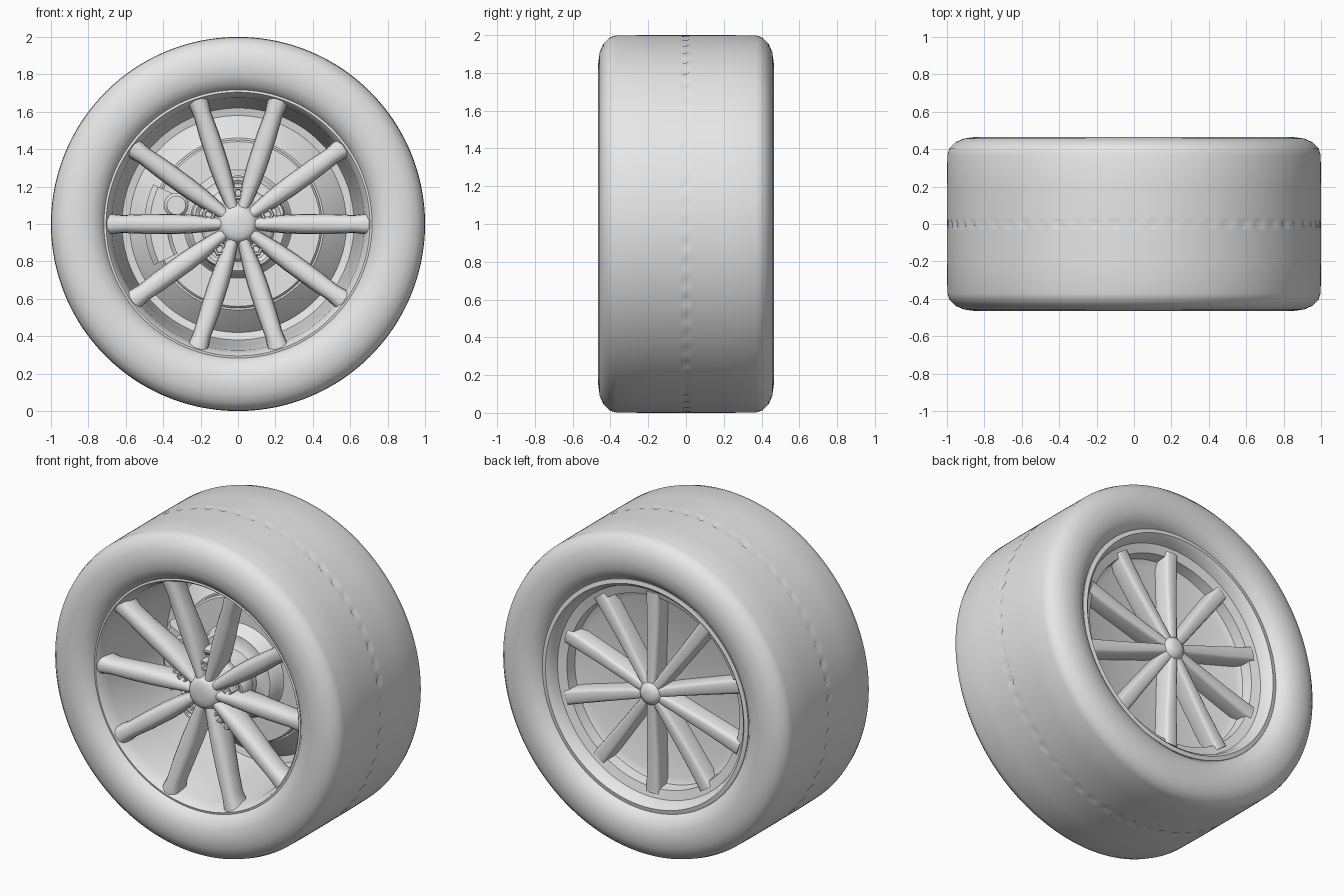
import bpy, bmesh, math, random
from math import cos, sin, pi, radians

cube = bpy.data.objects.get("Cube")
if cube:
    bpy.data.objects.remove(cube, do_unlink=True)
random.seed(4)

grey = bpy.data.materials.new("light_grey")
grey.use_nodes = True
grey.diffuse_color = (0.8, 0.8, 0.8, 1)
grey.node_tree.nodes["Principled BSDF"].inputs["Base Color"].default_value = (0.8, 0.8, 0.8, 1)


def finish(name, bm, angle=35):
    """Clean the mesh, make the object and shade it smooth."""
    bmesh.ops.remove_doubles(bm, verts=bm.verts, dist=0.0002)
    bmesh.ops.recalc_face_normals(bm, faces=bm.faces)
    mesh = bpy.data.meshes.new(name)
    bm.to_mesh(mesh)
    bm.free()
    mesh.materials.append(grey)
    obj = bpy.data.objects.new(name, mesh)
    bpy.context.collection.objects.link(obj)
    bpy.ops.object.select_all(action="DESELECT")
    obj.select_set(True)
    bpy.context.view_layer.objects.active = obj
    bpy.ops.object.shade_smooth_by_angle(angle=radians(angle))
    return obj


def bridge(bm, rings, wrap):
    """Join neighbouring closed loops of vertices with quads."""
    n = len(rings[0])
    for i in range(len(rings) if wrap else len(rings) - 1):
        a, b = rings[i], rings[(i + 1) % len(rings)]
        for j in range(n):
            k = (j + 1) % n
            bm.faces.new((a[j], a[k], b[k], b[j]))


def lathe(name, profile, segs=96, cx=0, cz=1, arc=None, dent=None, angle=35):
    """Turn a closed (radius, y) profile about the y axis, fully or over an arc."""
    bm = bmesh.new()
    a0, a1 = arc or (0, 360)
    rings = []
    for s in range(segs + (1 if arc else 0)):
        t = radians(a0 + (a1 - a0) * s / segs)
        ring = []
        for r, y in profile:
            if dent:
                r -= dent(s, y)
            ring.append(bm.verts.new((cx + r * cos(t), y, cz + r * sin(t))))
        rings.append(ring)
    bridge(bm, rings, not arc)
    if arc:
        bm.faces.new(rings[0])
        bm.faces.new(rings[-1])
    return finish(name, bm, angle)


def spoke(name, sections, degrees, power, sides=14):
    """Loft rounded cross-sections (radius, half width, front y, back y) outwards."""
    bm = bmesh.new()
    t = radians(degrees)
    rings = []
    for r, w, y0, y1 in sections:
        ring = []
        for i in range(sides):
            a = 2 * pi * i / sides
            u = math.copysign(abs(cos(a)) ** power, cos(a)) * w
            v = math.copysign(abs(sin(a)) ** power, sin(a))
            y = (y0 + y1) / 2 + v * (y1 - y0) / 2
            ring.append(bm.verts.new((r * cos(t) - u * sin(t), y, 1 + r * sin(t) + u * cos(t))))
        rings.append(ring)
    bridge(bm, rings, False)
    bm.faces.new(rings[0])
    bm.faces.new(rings[-1])
    return finish(name, bm, 50)


# Tyre: mirrored half profile, with a row of small pits round the tread
half = [(1, 0.022), (1, 0.035), (1, 0.2), (0.998, 0.37), (0.987, 0.405), (0.955, 0.437),
        (0.91, 0.457), (0.85, 0.465), (0.79, 0.457), (0.745, 0.435), (0.715, 0.4), (0.70, 0.36)]
tyre_profile = [(r, -y) for r, y in reversed(half)] + [(1, 0)] + half
pit = [random.uniform(0.008, 0.018) for i in range(240)]
lathe("tyre", tyre_profile, 240, angle=70,
      dent=lambda s, y: pit[s] if y == 0 and s % 4 == 0 else 0)

# Rim: thin front lip, deep barrel, domed floor, back wall and back lip
lathe("rim", [(0.725, -0.38), (0.718, -0.402), (0.705, -0.405), (0.693, -0.39), (0.675, -0.33),
              (0.65, -0.1), (0.632, 0.1), (0.62, 0.18), (0.58, 0.19), (0.53, 0.14), (0.46, 0.08),
              (0, 0.08), (0, 0.24), (0.55, 0.24), (0.59, 0.26), (0.6, 0.325), (0.655, 0.34),
              (0.67, 0.39), (0.69, 0.41), (0.715, 0.405), (0.725, 0.38)], 128)

# Brake disc with stepped hat and hub carrier
lathe("brake_disc", [(0, 0.12), (0.45, 0.12), (0.45, 0.05), (0.44, 0.04), (0.29, 0.04),
                     (0.28, 0.03), (0.27, -0.02), (0.25, -0.04), (0.2, -0.04), (0.17, -0.06),
                     (0.15, -0.28), (0, -0.28)])

# Brake caliper straddling the disc edge, with its piston boss
lathe("brake_caliper", [(0.36, 0.06), (0.36, -0.04), (0.38, -0.06), (0.47, -0.06),
                        (0.5, -0.03), (0.5, 0.12)], 16, arc=(155, 206))
boss = [(0, 0.05), (0, -0.08), (0.05, -0.08), (0.065, -0.065), (0.065, 0.05)]
lathe("caliper_boss", boss, 24, cx=-0.33, cz=1.1)

# Front hub plate with a softly domed centre cap
lathe("front_hub", [(0, -0.2), (0.18, -0.2), (0.2, -0.22), (0.2, -0.265), (0.18, -0.285),
                    (0.13, -0.3), (0.105, -0.33), (0.09, -0.355), (0.07, -0.367), (0.035, -0.372),
                    (0, -0.373)], 64, angle=60)

# Front spokes
front_sections = [(0.05, 0.026, -0.35, -0.22), (0.14, 0.039, -0.355, -0.2),
                  (0.24, 0.049, -0.362, -0.2), (0.34, 0.054, -0.37, -0.22),
                  (0.5, 0.053, -0.383, -0.25), (0.62, 0.048, -0.393, -0.26),
                  (0.68, 0.055, -0.4, -0.25), (0.71, 0.065, -0.4, -0.25)]
for i in range(10):
    spoke(f"front_spoke_{i + 1}", front_sections, 36 * i, 0.75)

# Lug nuts, hexagonal with a sunken socket, each seated in a dished pad
for i in range(5):
    t = radians(90 + 72 * i)
    x, z = 0.165 * cos(t), 1 + 0.165 * sin(t)
    lathe(f"lug_nut_{i + 1}", [(0, -0.25), (0, -0.31), (0.019, -0.31), (0.022, -0.335),
                               (0.033, -0.335), (0.039, -0.325), (0.039, -0.25)], 6, x, z, angle=20)
    lathe(f"lug_pad_{i + 1}", [(0, -0.2), (0.088, -0.2), (0.095, -0.22), (0.095, -0.275),
                               (0.085, -0.3), (0.07, -0.3), (0.05, -0.285), (0, -0.285)], 32, x, z)

# Back hub and flat back spokes, set between the front ones
lathe("back_hub", [(0, 0.2), (0.085, 0.2), (0.08, 0.33), (0.065, 0.365), (0.045, 0.382),
                   (0.02, 0.388), (0, 0.388)], 32, angle=60)
back_sections = [(0.03, 0.027, 0.2, 0.36), (0.15, 0.035, 0.2, 0.352),
                 (0.4, 0.042, 0.2, 0.342), (0.63, 0.048, 0.2, 0.342)]
for i in range(10):
    spoke(f"back_spoke_{i + 1}", back_sections, 18 + 36 * i, 0.4)
